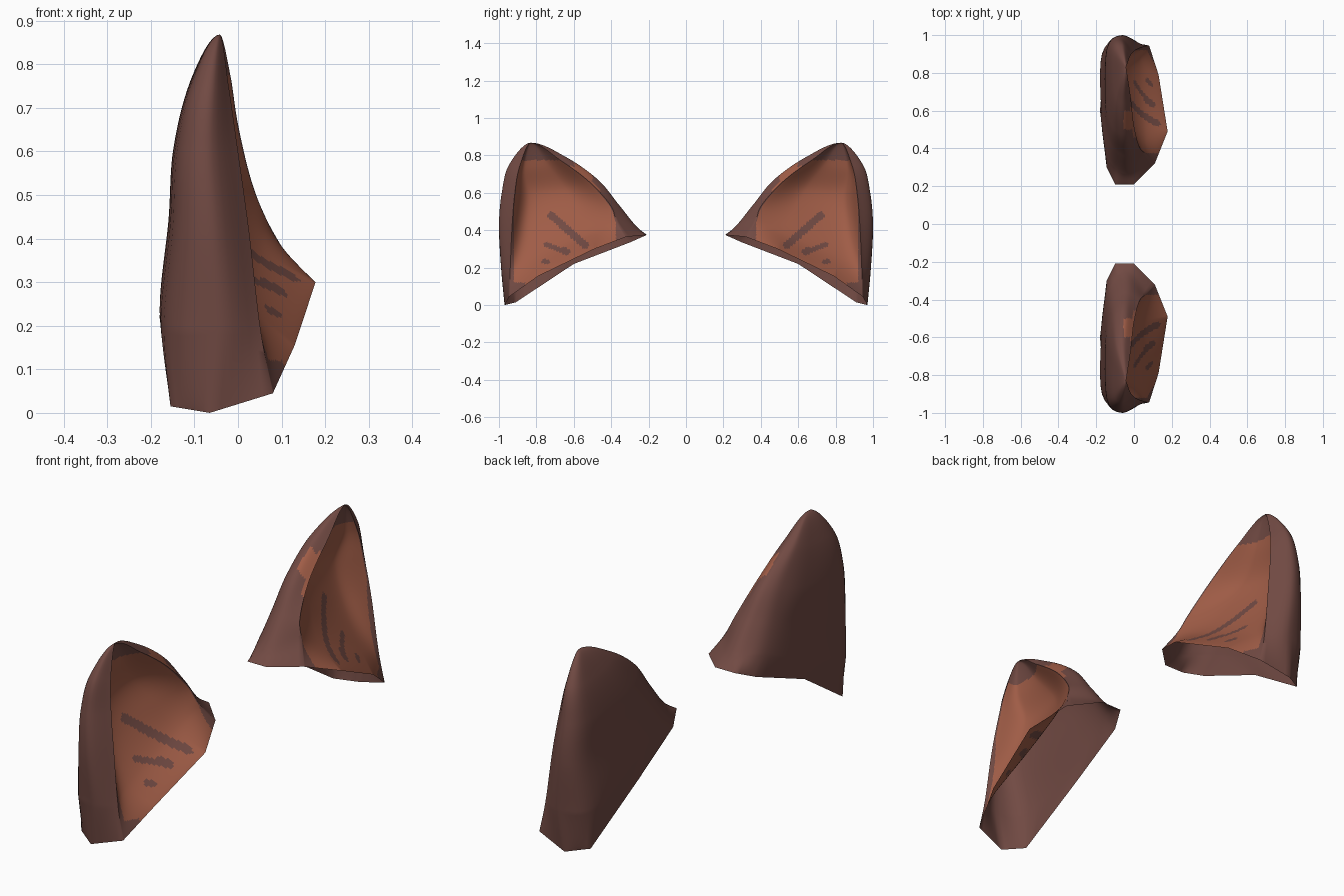
import bpy, bmesh, math
from mathutils import Vector

if "Cube" in bpy.data.objects:
    bpy.data.objects.remove(bpy.data.objects["Cube"])

def material(name, col):
    m = bpy.data.materials.new(name)
    m.diffuse_color = (*col, 1)
    m.use_nodes = True
    m.node_tree.nodes["Principled BSDF"].inputs["Base Color"].default_value = m.diffuse_color
    return m

FUR = material("dark_brown_fur", (0.165, 0.068, 0.056))
SKIN = material("orange_inner_skin", (0.35, 0.108, 0.062))

# Rails running from the base of the ear up towards the tip (x, y, z)
OUTER_RAILS = [
    [(.08, .945, .045), (.052, .94, .19), (.025, .93, .42), (0, .915, .60), (-.02, .89, .74)],      # outer rim
    [(-.065, .97, 0), (-.05, .988, .19), (-.06, 1.0, .42), (-.07, .985, .60), (-.06, .945, .75)],   # outer side
    [(-.155, .91, .015), (-.17, .90, .20), (-.15, .92, .42), (-.14, .92, .60), (-.105, .91, .75)],  # back, outer
    [(-.18, .60, .22), (-.17, .55, .33), (-.155, .58, .47), (-.145, .65, .615), (-.108, .75, .765)],  # back, inner
    [(-.145, .30, .335), (-.145, .37, .41), (-.13, .44, .525), (-.118, .53, .655), (-.095, .67, .785)],
    [(-.10, .21, .375), (-.09, .285, .425), (-.08, .375, .54), (-.08, .48, .67), (-.075, .645, .79)],  # inner side
    [(0, .21, .375), (-.02, .27, .42), (-.03, .365, .54), (-.04, .475, .67), (-.05, .645, .79)],
    [(.11, .32, .365), (.065, .37, .445), (.03, .405, .535), (0, .52, .662), (-.018, .675, .777)],  # inner rim
]
# Inner bowl: climbs steeply from the front lip to the back wall
BOWL_RAILS = [
    [(.178, .49, .30), (.05, .52, .38), (-.03, .57, .49), (-.085, .64, .62), (-.07, .74, .75)],
    [(.13, .79, .155), (.03, .83, .25), (-.06, .84, .42), (-.10, .84, .59), (-.07, .86, .73)],
]
TIP = Vector((-.042, .83, .868))
# Dark strokes on the inner skin: y0, z0, y1, z1, half width
STROKES = [(.72, .48, .54, .32, .02), (.75, .325, .64, .28, .013), (.76, .235, .74, .232, .012),
           (.65, .295, .635, .285, .016)]

def catmull(pts, n, after=None, straight=0.0):
    """Curve through pts, n steps per span; straight=1 gives a polyline."""
    p = [pts[0]] + list(pts) + [after if after else pts[-1]]
    out = []
    for i in range(1, len(p) - 2):
        a, b, c, d = p[i - 1:i + 3]
        for k in range(n):
            t = k / n
            v = 0.5 * (2 * b + (c - a) * t + (2 * a - 5 * b + 4 * c - d) * t * t
                       + (3 * b - a - 3 * c + d) * t ** 3)
            out.append(v.lerp(b.lerp(c, t), straight))
    out.append(pts[-1].copy())
    return out

NV, NE, NB = 20, 6, 32   # steps per span: upwards, outside, bowl

def rail(points):
    pts = [Vector(p) for p in points]
    last = pts[-1]
    # mirrored end point gives a rounded tip
    after = Vector((2 * TIP.x - last.x, 2 * TIP.y - last.y, last.z))
    return catmull(pts + [TIP], NV, after)

def near_stroke(y, z):
    for y0, z0, y1, z1, w in STROKES:
        a, d = Vector((y0, z0)), Vector((y1 - y0, z1 - z0))
        p = Vector((y, z)) - a
        t = max(0, min(1, p.dot(d) / d.length_squared))
        if (p - d * t).length < w:
            return True
    return False

def bowl_is_skin(c, s):
    if near_stroke(c.y, c.z):
        return False
    if c.y > .86 and c.z < .12:
        return False
    return .375 < c.y < .92 and c.z < .775 and .02 < s < .965

def rim_is_skin(c, from_rim):
    # skin colour spilling over the inner rim
    if from_rim <= 2 and .46 < c.y < .62:
        return True
    return from_rim <= NE + 2 and c.x > -.055 and .50 < c.y < .60

def make_ear(name, side):
    outer = [rail(r) for r in OUTER_RAILS]
    bowl = [rail(r) for r in BOWL_RAILS]
    levels = len(outer[0])
    bm = bmesh.new()
    rings = []
    for j in range(levels - 1):
        s = max(0, 1 - j / NV)   # the base outline is angular
        o = catmull([r[j] for r in outer], NE, straight=s)
        b = catmull([outer[-1][j], bowl[0][j], bowl[1][j], outer[0][j]], NB, straight=s)
        rings.append([bm.verts.new(v) for v in o + b[1:-1]])
    tip = bm.verts.new(TIP)
    n = len(rings[0])
    n_out = NE * (len(outer) - 1)
    # Outer shell and inner bowl, open underneath
    for j in range(levels - 1):
        lo = rings[j]
        for i in range(n):
            k = (i + 1) % n
            if j < levels - 2:
                f = bm.faces.new((lo[i], lo[k], rings[j + 1][k], rings[j + 1][i]))
            else:
                f = bm.faces.new((lo[i], lo[k], tip))
            c = f.calc_center_median()
            if i >= n_out:
                f.material_index = int(bowl_is_skin(c, (i - n_out + .5) / (n - n_out)))
            else:
                f.material_index = int(rim_is_skin(c, n_out - i))
    # Mirrored copy for the other side
    if side < 0:
        for v in bm.verts:
            v.co.y *= -1
        bmesh.ops.reverse_faces(bm, faces=bm.faces[:])
    me = bpy.data.meshes.new(name)
    bm.to_mesh(me)
    bm.free()
    me.materials.append(FUR)
    me.materials.append(SKIN)
    ob = bpy.data.objects.new(name, me)
    bpy.context.collection.objects.link(ob)
    bpy.ops.object.select_all(action='DESELECT')
    ob.select_set(True)
    bpy.context.view_layer.objects.active = ob
    bpy.ops.object.shade_smooth_by_angle(angle=math.radians(60))

make_ear("ear_front", -1)
make_ear("ear_back", 1)
